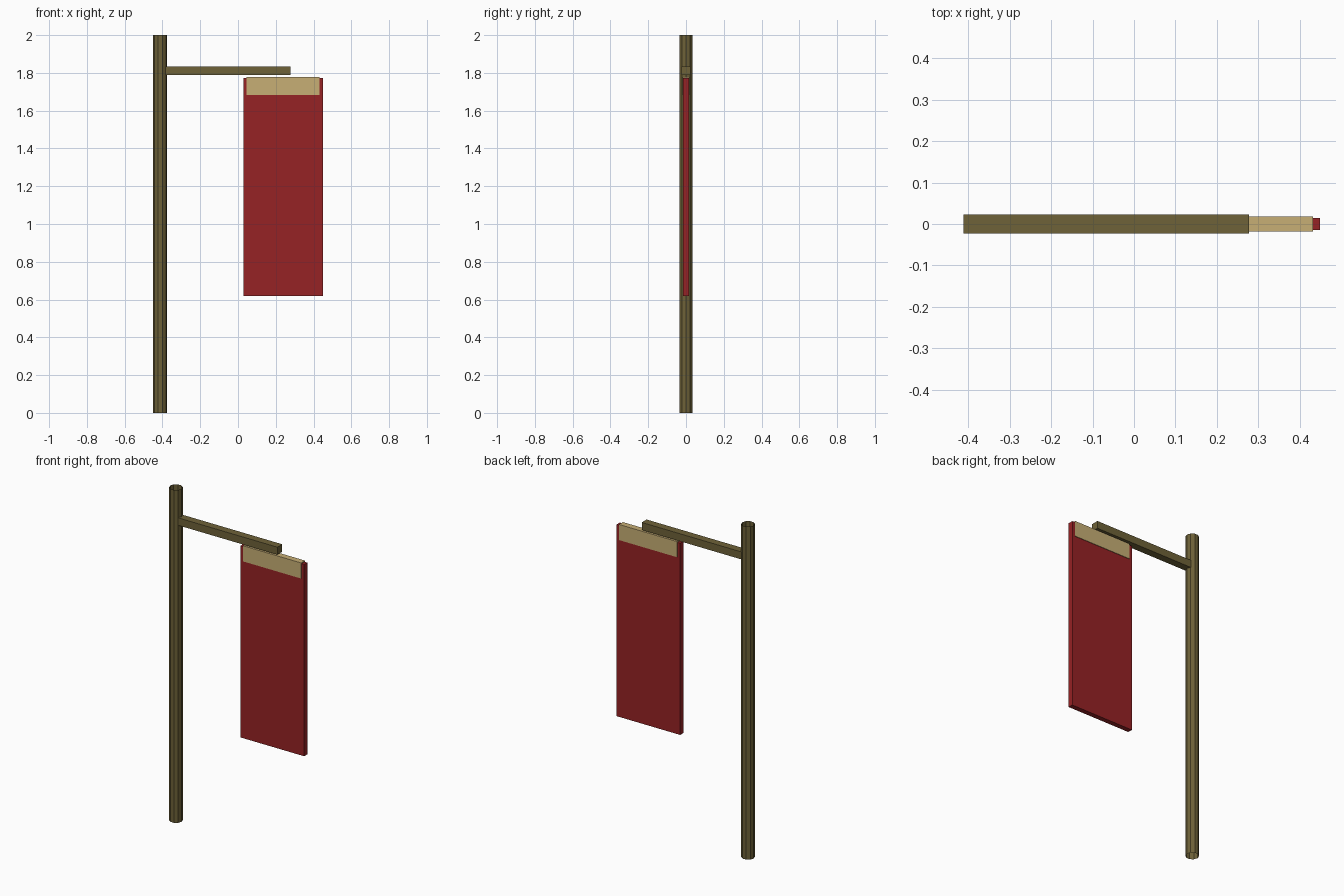
import bpy
import math

cube = bpy.data.objects.get("Cube")
if cube:
    bpy.data.objects.remove(cube, do_unlink=True)


def material(name, rgb):
    mat = bpy.data.materials.new(name)
    mat.use_nodes = True
    color = (*rgb, 1)
    mat.diffuse_color = color
    mat.node_tree.nodes["Principled BSDF"].inputs["Base Color"].default_value = color
    return mat


def finish(name, mat):
    obj = bpy.context.object
    obj.name = name
    obj.data.materials.append(mat)
    bpy.ops.object.transform_apply(location=False, rotation=True, scale=True)
    return obj


def box(name, mat, x, depth, z):
    """Box spanning x and z ranges, centred on y = 0."""
    bpy.ops.mesh.primitive_cube_add(size=1, location=(sum(x) / 2, 0, sum(z) / 2))
    bpy.context.object.scale = (x[1] - x[0], depth, z[1] - z[0])
    return finish(name, mat)


wood = material("olive wood", (0.156, 0.122, 0.040))
red = material("red cloth", (0.305, 0.016, 0.018))
cream = material("cream band", (0.570, 0.425, 0.178))

# Upright pole: open ten-sided tube
pole_x = -0.4125
bpy.ops.mesh.primitive_cylinder_add(
    vertices=10, radius=0.0375, depth=2, end_fill_type='NOTHING',
    location=(pole_x, 0, 1), rotation=(0, 0, math.pi / 2))
finish("pole", wood)

# Arm running from the pole's axis
box("arm", wood, (pole_x, 0.278), 0.046, (1.788, 1.833))

# Hanging cloth and the band wrapped over its top
box("banner", red, (0.028, 0.45), 0.03, (0.62, 1.772))
box("banner_band", cream, (0.046, 0.432), 0.037, (1.684, 1.778))
